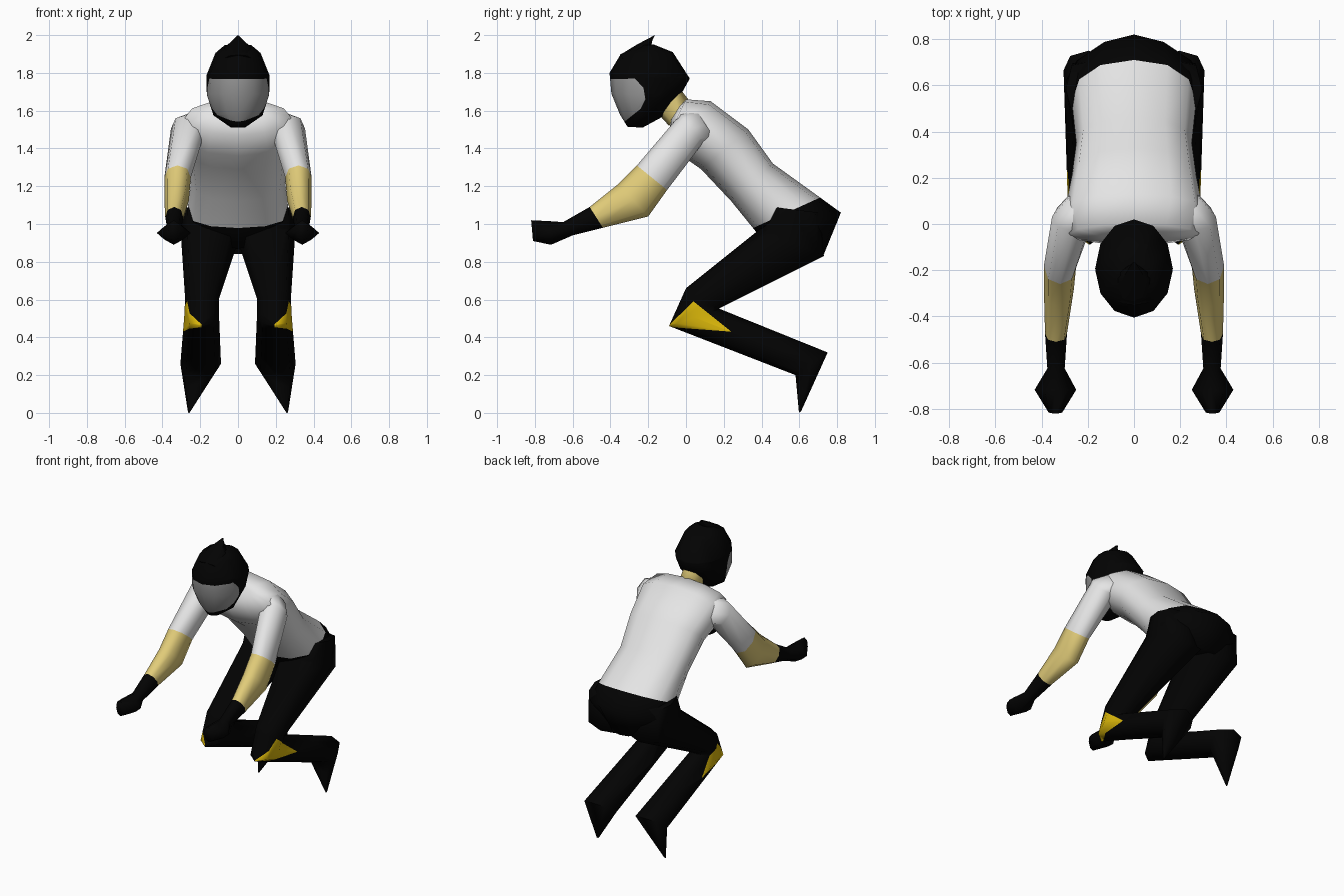
import bpy, bmesh, math
from mathutils import Vector


def material(name, rgb):
    m = bpy.data.materials.new(name)
    m.diffuse_color = (*rgb, 1)
    return m


WHITE = material("white shirt", (0.78, 0.78, 0.78))
BLACK = material("black cloth", (0.0008, 0.0008, 0.0008))
SKIN = material("pale yellow skin", (0.75, 0.60, 0.19))
GOLD = material("gold patch", (0.70, 0.47, 0.003))
GREY = material("grey visor", (0.33, 0.33, 0.33))


def power(v, e):
    return math.copysign(abs(v) ** e, v)


def inside(lines, c):
    """True if c lies left of every side-view line (y, z) -> (y, z)."""
    return all((q[0] - p[0]) * (c.z - p[1]) - (q[1] - p[1]) * (c.y - p[0]) > 0
               for p, q in lines)


def loft(name, rings, mats, n=8, e=0.8, cuts=(), rule=None, sx=1):
    """Rings: front (y, z), back (y, z), smallest x, largest x, own roundness."""
    bm = bmesh.new()
    loops = []
    for fy, fz, by, bz, x0, x1, *own in rings:
        k = own[0] if own else e
        loop = []
        for i in range(n):
            t = 2 * math.pi * i / n
            a, b = power(math.cos(t), k), power(math.sin(t), k)
            loop.append(bm.verts.new((sx * ((x0 + x1) / 2 + b * (x1 - x0) / 2),
                                      (fy + by) / 2 + a * (fy - by) / 2,
                                      (fz + bz) / 2 + a * (fz - bz) / 2)))
        loops.append(loop)
    for a, b in zip(loops, loops[1:]):
        for i in range(n):
            j = (i + 1) % n
            bm.faces.new((a[i], a[j], b[j], b[i]))
    bm.faces.new(loops[0])
    bm.faces.new(loops[-1])
    bmesh.ops.recalc_face_normals(bm, faces=bm.faces[:])
    # colour borders are cut along side-view lines
    for p, q in cuts:
        bmesh.ops.bisect_plane(bm, geom=bm.verts[:] + bm.edges[:] + bm.faces[:],
                               dist=1e-4, plane_co=(0, p[0], p[1]),
                               plane_no=Vector((0, p[1] - q[1], q[0] - p[0])).normalized())
    if rule:
        for f in bm.faces:
            f.material_index = rule(f.calc_center_median())
    me = bpy.data.meshes.new(name)
    bm.to_mesh(me)
    bm.free()
    for m in mats:
        me.materials.append(m)
    ob = bpy.data.objects.new(name, me)
    bpy.context.collection.objects.link(ob)
    return ob


parts = []

# torso with trousers below the waist line
waist = [((0.38, 0.99), (0.71, 1.14))]
parts.append(loft("torso", [
    (0.54, 0.88, 0.73, 0.84, -0.10, 0.10),
    (0.42, 0.87, 0.82, 1.06, -0.295, 0.295, 1.2),
    (0.37, 0.96, 0.71, 1.14, -0.27, 0.27, 0.9),
    (0.24, 1.12, 0.46, 1.32, -0.25, 0.25, 0.9),
    (0.08, 1.29, 0.33, 1.50, -0.27, 0.27, 0.9),
    (-0.02, 1.36, 0.13, 1.65, -0.30, 0.30, 0.9),
    (-0.09, 1.47, 0.00, 1.66, -0.28, 0.28, 1.0),
    (-0.08, 1.55, -0.03, 1.63, -0.14, 0.14)],
    [BLACK, WHITE], n=12, e=0.75, cuts=waist, rule=lambda c: int(inside(waist, c))))

# neck
parts.append(loft("neck", [
    (-0.09, 1.52, 0.02, 1.65, -0.07, 0.07),
    (-0.18, 1.62, -0.05, 1.74, -0.07, 0.07)], [SKIN], e=1))

# helmet with visor
visor = [((-0.45, 1.52), (-0.34, 1.53)), ((-0.34, 1.53), (-0.24, 1.61)),
         ((-0.24, 1.61), (-0.215, 1.66)), ((-0.215, 1.66), (-0.225, 1.72)),
         ((-0.225, 1.72), (-0.27, 1.77)), ((-0.27, 1.77), (-0.45, 1.765))]
parts.append(loft("helmet", [
    (-0.31, 1.515, -0.23, 1.51, -0.04, 0.04),
    (-0.35, 1.58, -0.12, 1.57, -0.13, 0.13, 1.25),
    (-0.395, 1.69, -0.03, 1.68, -0.165, 0.165),
    (-0.405, 1.80, 0.02, 1.77, -0.168, 0.168),
    (-0.345, 1.90, -0.07, 1.91, -0.12, 0.12),
    (-0.24, 1.945, -0.17, 1.95, -0.07, 0.07)],
    [BLACK, GREY], n=12, e=1, cuts=visor, rule=lambda c: int(inside(visor, c))))

# pointed crest on the helmet
parts.append(loft("helmet_crest", [
    (-0.35, 1.895, -0.32, 1.86, -0.07, 0.07),
    (-0.26, 1.95, -0.19, 1.91, -0.08, 0.08),
    (-0.165, 2.00, -0.18, 1.97, -0.01, 0.01)], [BLACK], e=1))

sleeve = ((-0.26, 1.31), (-0.10, 1.18))
glove = ((-0.51, 1.09), (-0.44, 0.98))
patch = [((-0.10, 0.455), (0.24, 0.43)), ((0.24, 0.43), (0.04, 0.59)),
         ((0.04, 0.59), (-0.10, 0.455))]


def arm_colour(c):
    return 0 if inside([sleeve], c) else 1 if inside([glove], c) else 2


for side, sx in (("right", 1), ("left", -1)):
    # arm: sleeve, bare forearm, gloved hand
    parts.append(loft(side + "_arm", [
        (0.05, 1.61, 0.16, 1.44, 0.10, 0.29, 1.0),
        (-0.03, 1.58, 0.09, 1.43, 0.17, 0.355),
        (-0.26, 1.31, -0.10, 1.18, 0.25, 0.39),
        (-0.36, 1.21, -0.20, 1.04, 0.26, 0.39),
        (-0.51, 1.09, -0.44, 0.98, 0.29, 0.385),
        (-0.65, 1.01, -0.60, 0.94, 0.30, 0.375),
        (-0.72, 1.015, -0.715, 0.89, 0.25, 0.43, 1.7),
        (-0.82, 1.02, -0.81, 0.91, 0.31, 0.37)],
        [WHITE, SKIN, BLACK], e=0.9, cuts=[sleeve, glove], rule=arm_colour, sx=sx))

    # folded leg with pointed foot and a gold knee patch outside
    parts.append(loft(side + "_leg", [
        (0.46, 1.09, 0.71, 1.06, 0.02, 0.295, 0.6),
        (0.40, 0.98, 0.73, 0.83, 0.0, 0.30, 0.7),
        (0.00, 0.66, 0.17, 0.55, 0.10, 0.28, 0.9),
        (-0.09, 0.46, 0.18, 0.55, 0.10, 0.285, 1.1),
        (0.58, 0.20, 0.75, 0.32, 0.09, 0.305, 0.9),
        (0.598, 0.00, 0.61, 0.01, 0.255, 0.265)],
        [BLACK, GOLD], e=0.75, cuts=patch, sx=sx,
        rule=lambda c: int(inside(patch, c) and abs(c.x) > 0.19)))

for ob in parts:
    ob.select_set(True)
bpy.context.view_layer.objects.active = parts[0]
bpy.ops.object.shade_smooth_by_angle(angle=math.radians(85))
